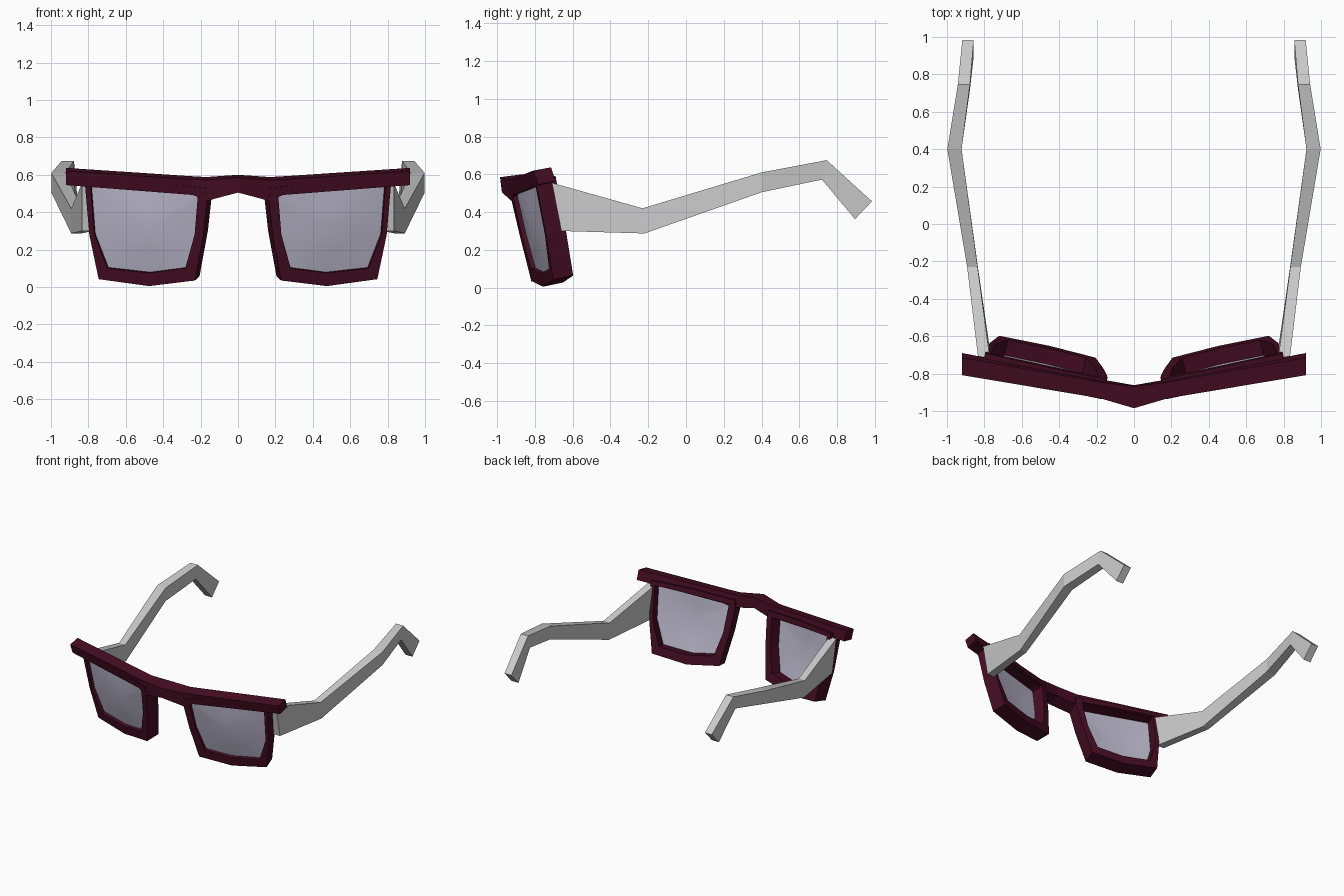
import bpy
import bmesh
from mathutils import Vector

if "Cube" in bpy.data.objects:
    bpy.data.objects.remove(bpy.data.objects["Cube"])


def material(name, rgb):
    mat = bpy.data.materials.new(name)
    mat.use_nodes = True
    mat.diffuse_color = (*rgb, 1)
    mat.node_tree.nodes["Principled BSDF"].inputs["Base Color"].default_value = (*rgb, 1)
    return mat


maroon = material("dark maroon", (0.06, 0.004, 0.016))
grey = material("light grey", (0.6, 0.6, 0.6))
lavender = material("lavender glass", (0.5, 0.48, 0.6))


def loft(name, rings, mat, cap_start=True, cap_end=True, closed=False, smooth=False):
    """Join matching loops of points, then mirror the part across x = 0."""
    bm = bmesh.new()
    loops = [[bm.verts.new(p) for p in ring] for ring in rings]
    pairs = list(zip(loops, loops[1:]))
    if closed:
        pairs.append((loops[-1], loops[0]))
    for a, b in pairs:
        n = len(a)
        for i in range(n):
            j = (i + 1) % n
            bm.faces.new((a[i], a[j], b[j], b[i]))
    if cap_start:
        bm.faces.new(loops[0])
    if cap_end == "fan":
        last = loops[-1]
        hub = bm.verts.new(sum((v.co for v in last), Vector()) / len(last) + lens_bulge)
        for i, v in enumerate(last):
            bm.faces.new((v, last[(i + 1) % len(last)], hub))
    elif cap_end:
        bm.faces.new(loops[-1])
    bmesh.ops.recalc_face_normals(bm, faces=bm.faces)
    for f in bm.faces:
        f.smooth = smooth
    mesh = bpy.data.meshes.new(name)
    bm.to_mesh(mesh)
    bm.free()
    obj = bpy.data.objects.new(name, mesh)
    bpy.context.collection.objects.link(obj)
    mesh.materials.append(mat)
    obj.modifiers.new("Mirror", "MIRROR").use_clip = True
    return obj


# Tilted, wrapped plane that each rim and lens lies on
normal = Vector((-0.23, 1, 0.21)).normalized()
lens_bulge = -0.012 * normal


def on_plane(x, z, depth=0.0):
    return Vector((x, -0.865 + 0.23 * x - 0.21 * z, z)) + normal * depth


# Rims: outer and inner outlines, given some depth
outer = [(0.17, 0.53), (0.165, 0.46), (0.185, 0.28), (0.23, 0.035), (0.475, 0.005),
         (0.745, 0.042), (0.795, 0.28), (0.82, 0.57), (0.5, 0.56)]
inner = [(0.215, 0.495), (0.218, 0.45), (0.232, 0.28), (0.282, 0.1), (0.475, 0.075),
         (0.698, 0.1), (0.768, 0.28), (0.788, 0.54), (0.5, 0.52)]
rim_rings = [[on_plane(x, z, d) for x, z in line]
             for line, d in ((outer, 0), (outer, 0.11), (inner, 0.11), (inner, 0))]
loft("rims", rim_rings, maroon, False, False, closed=True)

# Lenses: shallow domes of concentric rings
centre = Vector((0.49, 0.31))
lens_rings = []
for scale, depth in ((1.02, 0.025), (0.55, 0.012)):
    points = [centre + (Vector(p) - centre) * scale for p in inner]
    lens_rings.append([on_plane(p.x, p.y, depth) for p in points])
loft("lenses", lens_rings, lavender, False, "fan", smooth=True)

# Brow bar and bridge: x, then (y, z) of the four corners
bar = [
    (0.0, ((-0.985, 0.585), (-0.868, 0.6), (-0.862, 0.52), (-0.975, 0.505))),
    (0.17, ((-0.935, 0.572), (-0.848, 0.588), (-0.832, 0.49), (-0.925, 0.46))),
    (0.24, ((-0.922, 0.575), (-0.835, 0.592), (-0.818, 0.51), (-0.91, 0.492))),
    (0.92, ((-0.808, 0.62), (-0.715, 0.637), (-0.69, 0.565), (-0.78, 0.545))),
]
loft("brow_bar", [[(x, y, z) for y, z in ring] for x, ring in bar], maroon, cap_start=False)

# Temple arms: inner x, outer x, then top and bottom (y, z)
arm = [
    (0.772, 0.834, (-0.71, 0.555), (-0.66, 0.3)),
    (0.836, 0.892, (-0.23, 0.42), (-0.22, 0.287)),
    (0.922, 0.998, (0.4, 0.61), (0.4, 0.505)),
    (0.877, 0.942, (0.745, 0.675), (0.72, 0.572)),
    (0.857, 0.918, (0.985, 0.457), (0.895, 0.363)),
]
loft("temple_arms", [[(a, *top), (b, *top), (b, *low), (a, *low)]
                     for a, b, top, low in arm], grey)
